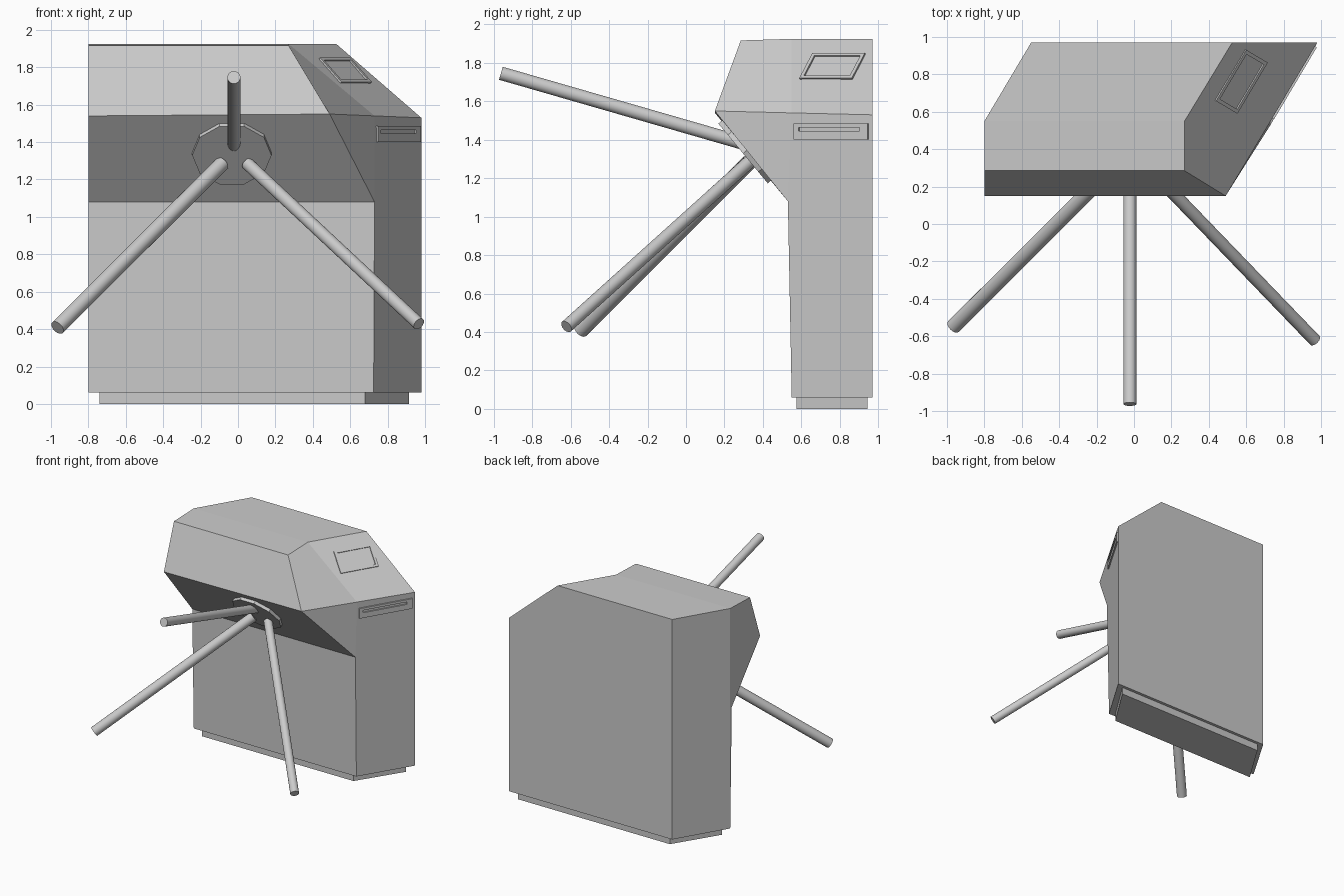
import bpy, bmesh, math
from mathutils import Vector, Matrix

if "Cube" in bpy.data.objects:
    bpy.data.objects.remove(bpy.data.objects["Cube"])


def make_object(name, bm):
    bmesh.ops.recalc_face_normals(bm, faces=bm.faces)
    mesh = bpy.data.meshes.new(name)
    bm.to_mesh(mesh)
    bm.free()
    ob = bpy.data.objects.new(name, mesh)
    bpy.context.collection.objects.link(ob)
    return ob


def from_faces(name, verts, faces):
    bm = bmesh.new()
    vs = [bm.verts.new(v) for v in verts]
    for f in faces:
        bm.faces.new([vs[i] for i in f])
    return make_object(name, bm)


def rod(name, a, b, radius, sides, roll=0.0):
    a, b = Vector(a), Vector(b)
    d = b - a
    rot = d.to_track_quat('Z', 'Y').to_matrix().to_4x4()
    bm = bmesh.new()
    bmesh.ops.create_cone(bm, cap_ends=True, segments=sides, radius1=radius,
                          radius2=radius, depth=d.length,
                          matrix=Matrix.Translation((a + b) / 2) @ rot @ Matrix.Rotation(roll, 4, 'Z'))
    return make_object(name, bm)


def framed_panel(name, centre, u, n, length, height, thick, opening, depth):
    """Plate whose outer face (centred on `centre`) has a recessed window.
    opening = (u0, u1, v0, v1) in panel coordinates."""
    u, n = Vector(u).normalized(), Vector(n).normalized()
    v = n.cross(u)
    c = Vector(centre)

    def ring(u0, u1, v0, v1, w):
        return [bm.verts.new(c + u * p + v * q + n * w)
                for p, q in ((u0, v0), (u1, v0), (u1, v1), (u0, v1))]

    bm = bmesh.new()
    outer = (-length / 2, length / 2, -height / 2, height / 2)
    rings = [ring(*outer, -thick), ring(*outer, 0), ring(*opening, 0), ring(*opening, -depth)]
    for r0, r1 in zip(rings, rings[1:]):
        for i in range(4):
            j = (i + 1) % 4
            bm.faces.new((r0[i], r0[j], r1[j], r1[i]))
    bm.faces.new(rings[0])
    bm.faces.new(rings[-1])
    return make_object(name, bm)


# Cabinet: slanted plan, overhanging nose, bevelled right-hand top
from_faces("cabinet", [
    (-.8, .55, .06), (.725, .55, .06), (.98, .97, .06), (-.55, .97, .06),
    (-.8, .53, 1.08), (.73, .53, 1.08),
    (-.8, .15, 1.54), (.49, .15, 1.55),
    (-.8, .285, 1.917), (.27, .285, 1.917),
    (-.8, .55, 1.925), (.27, .55, 1.925), (.525, .97, 1.925), (-.55, .97, 1.925),
    (.73, .55, 1.54), (.98, .97, 1.53)],
    [(3, 2, 1, 0), (0, 1, 5, 4), (4, 5, 7, 6), (6, 7, 9, 8),
     (8, 9, 11, 10), (10, 11, 12, 13), (7, 14, 11, 9), (14, 15, 12, 11),
     (1, 2, 15, 14, 5), (5, 14, 7), (2, 3, 13, 12, 15),
     (3, 0, 10, 13), (0, 4, 10), (4, 6, 8, 10)])

# Plinth
plan = [(-.74, .575), (.68, .575), (.915, .945), (-.51, .945)]
from_faces("plinth", [(x, y, z) for z in (0, .065) for x, y in plan],
           [(3, 2, 1, 0), (4, 5, 6, 7)] + [(i, (i + 1) % 4, (i + 1) % 4 + 4, i + 4) for i in range(4)])

# Display and card reader on the slanted right side
along = Vector((.511, .859, 0))
out = Vector((.859, -.511, 0))
framed_panel("display", (.577, .76, 1.787), along, out * .698 + Vector((0, 0, .716)),
             .318, .186, .035, (-.139, .139, -.075, .075), .012)
framed_panel("card_reader", (.863, .752, 1.443), along, out,
             .448, .085, .03, (-.195, .175, .002, .022), .012)

# Ten-sided hub on the underside of the nose
normal = Vector((0, -.771, -.637))
centre = Vector((-.033, .316, 1.345))
rod("hub", centre - normal * .02, centre + normal * .025, .212, 10, math.pi / 2)

# Three barrier arms
arms = {"upper_arm": ((-.022, .29, 1.385), (-.022, -.963, 1.746), .035),
        "left_arm": ((-.085, .33, 1.285), (-.965, -.548, .408), .04),
        "right_arm": ((.05, .33, 1.285), (.967, -.622, .428), .034)}
for name, (base, tip, radius) in arms.items():
    ob = rod(name, base, tip, radius, 24)
    bpy.ops.object.select_all(action='DESELECT')
    ob.select_set(True)
    bpy.context.view_layer.objects.active = ob
    bpy.ops.object.shade_smooth_by_angle(angle=math.radians(40))
